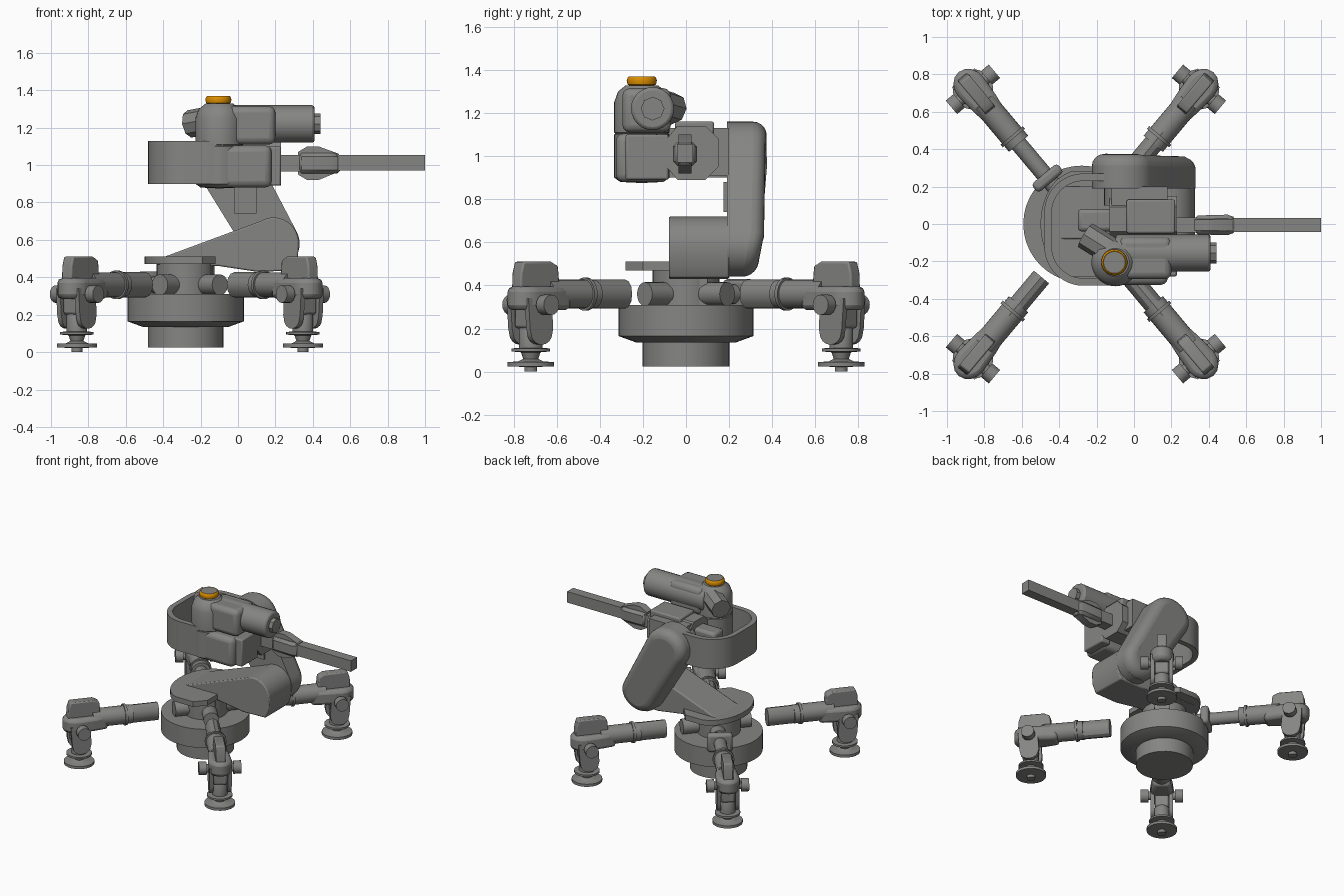
import bpy, bmesh, math
from mathutils import Vector, Matrix

old = bpy.data.objects.get("Cube")
if old:
    bpy.data.objects.remove(old, do_unlink=True)


def material(name, colour):
    m = bpy.data.materials.new(name)
    m.use_nodes = True
    m.diffuse_color = colour
    m.node_tree.nodes["Principled BSDF"].inputs["Base Color"].default_value = colour
    return m


GREY = material("metal grey", (0.235, 0.235, 0.23, 1))
ORANGE = material("signal orange", (0.7, 0.27, 0.0, 1))
HUB = -0.257


def finish(name, bm, bevel=0, segs=2, mat=GREY, place=None):
    bmesh.ops.recalc_face_normals(bm, faces=bm.faces)
    if place:
        bm.transform(place)
    me = bpy.data.meshes.new(name)
    bm.to_mesh(me)
    bm.free()
    me.materials.append(mat)
    ob = bpy.data.objects.new(name, me)
    bpy.context.collection.objects.link(ob)
    if bevel:
        b = ob.modifiers.new("Bevel", "BEVEL")
        b.width, b.segments, b.limit_method = bevel, segs, "ANGLE"
        b.angle_limit = math.radians(35)
    bpy.ops.object.select_all(action="DESELECT")
    ob.select_set(True)
    bpy.context.view_layer.objects.active = ob
    bpy.ops.object.shade_smooth_by_angle(angle=math.radians(32))
    return ob


def box(name, lo, hi, bevel=0, **kw):
    bm = bmesh.new()
    bmesh.ops.create_cube(bm, size=1)
    lo, hi = Vector(lo), Vector(hi)
    bm.transform(Matrix.Translation((lo + hi) / 2) @ Matrix.Diagonal((*(hi - lo), 1)))
    return finish(name, bm, bevel, **kw)


def rod(name, a, b, r, sides=24, bevel=0, **kw):
    a, b = Vector(a), Vector(b)
    bm = bmesh.new()
    bmesh.ops.create_cone(bm, cap_ends=True, segments=sides, radius1=r,
                          radius2=r, depth=(b - a).length)
    turn = (b - a).to_track_quat("Z", "Y").to_matrix().to_4x4()
    bm.transform(Matrix.Translation((a + b) / 2) @ turn)
    return finish(name, bm, bevel, **kw)


def lathe(name, profile, centre=(0, 0), sides=32, **kw):
    """Spin (radius, height) points about a vertical axis."""
    bm = bmesh.new()
    verts = [bm.verts.new((r, 0, z)) for r, z in profile]
    edges = [bm.edges.new(p) for p in zip(verts, verts[1:])]
    bmesh.ops.spin(bm, geom=verts + edges, cent=(0, 0, 0), axis=(0, 0, 1),
                   angle=math.tau, steps=sides)
    bmesh.ops.remove_doubles(bm, verts=bm.verts, dist=0.0005)
    bm.transform(Matrix.Translation((*centre, 0)))
    return finish(name, bm, **kw)


def prism(name, points, lo, hi, axis="Y", bevel=0, **kw):
    """Extrude a flat outline; Y takes (x, z), X takes (y, z), Z takes (x, y)."""
    put = {"Y": lambda p, t: (p[0], t, p[1]), "X": lambda p, t: (t, p[0], p[1]),
           "Z": lambda p, t: (p[0], p[1], t)}[axis]
    bm = bmesh.new()
    face = bm.faces.new([bm.verts.new(put(p, lo)) for p in points])
    out = bmesh.ops.extrude_face_region(bm, geom=[face])
    shift = Vector(put((0, 0), hi - lo))
    bmesh.ops.translate(bm, vec=shift, verts=[v for v in out["geom"] if isinstance(v, bmesh.types.BMVert)])
    return finish(name, bm, bevel, **kw)


def arc(cx, cy, rx, ry, a0, a1, n=12):
    angles = [math.radians(a0 + (a1 - a0) * i / n) for i in range(n + 1)]
    return [(cx + rx * math.cos(a), cy + ry * math.sin(a)) for a in angles]


# Base: stepped drum, column and turntable plate
lathe("base_drum", [(0, .025), (.202, .025), (.202, .135), (.23, .135), (.312, .165),
                    (.312, .31), (0, .31)], (-.28, 0), 40)
rod("base_column", (-.28, 0, .3), (-.28, 0, .48), .155)
prism("turntable_plate", arc(-.31, 0, .19, .28, 110, 250, 16) +
      [(-.34, -.28), (-.19, -.28), (-.12, -.2), (-.12, .2), (-.19, .28), (-.34, .28)], .47, .51, "Z")

# Legs: built along +x, then turned about the hub
for label, ang in (("back_left", 50), ("back_right", 130), ("front_right", 230), ("front_left", 310)):
    put = Matrix.Translation((HUB, 0, 0)) @ Matrix.Rotation(math.radians(ang), 4, "Z")
    kw = dict(place=put)
    n = label + "_leg_"
    rod(n + "socket", (.1, 0, .36), (.25, 0, .36), .055, **kw)
    if label == "back_right":
        rod(n + "inner_rod", (.2, 0, .36), (.66, 0, .36), .045, **kw)
        box(n + "collar", (.29, -.09, .29), (.35, .09, .43), .02, **kw)
    else:
        prism(n + "inner_tube", arc(0, .36, .053, .068, 0, 330, 11), .37, .64, "X", **kw)
    rod(n + "ring", (.6, 0, .36), (.618, 0, .36), .077, **kw)
    rod(n + "sleeve", (.56, 0, .36), (.85, 0, .36), .067, **kw)
    # Tapered housing with a narrow raised fin at the knee
    prism(n + "housing", [(.74, -.06), (.84, -.075), (.96, -.085)] +
          arc(.96, 0, .1, .085, -70, 70, 6) + [(.96, .085), (.84, .075), (.74, .06)],
          .285, .395, "Z", .025, **kw)
    prism(n + "knee_fin", [(.79, .39), (.8, .49), (.84, .51), (1.01, .51), (1.025, .46),
                           (1.03, .36), (.79, .36)], -.034, .034, bevel=.008, **kw)
    rod(n + "knee_axle", (.94, -.15, .31), (.94, .15, .31), .03, **kw)
    for s in (-1, 1):
        rod(n + "knee_cap", (.94, s * .095, .31), (.94, s * .15, .31), .047, sides=16, **kw)
        prism(n + "shin_plate", [(.88, .34), (.87, .2)] + arc(.94, .18, .065, .055, 180, 360, 8) +
              [(1.01, .2), (1.02, .34)], s * .065 - .014, s * .065 + .014, **kw)
    box(n + "shin_core", (.89, -.05, .2), (1.0, .05, .33), .015, **kw)
    # Foot: ankle post, flange and ground pad
    lathe(n + "foot", [(0, .24), (.035, .235), (.055, .2), (.055, .11), (.09, .108), (.09, .094),
                       (.045, .09), (.035, .06), (.06, .047), (.108, .045), (.108, .025),
                       (.03, .022), (.03, 0), (0, 0)], (.94, 0), 24, **kw)

# Lower arm: wedge rising from the turntable to the elbow
prism("lower_arm", [(-.44, .47), (-.42, .5), (.12, .7)] + arc(.19, .585, .135, .135, 110, 0, 8) +
      [(.32, .5), (.29, .435), (.1, .43), (-.1, .46)], -.08, .2, bevel=.008)
box("lower_arm_foot", (-.36, -.075, .31), (-.14, .1, .48))

# Upper arm: leaning capsule with a flat inner shell and a rounded outer shell
outline = arc(.185, .58, .145, .14, 210, 390, 14) + arc(-.06, 1.01, .165, .15, 30, 210, 14)
prism("upper_arm_inner", outline, .19, .27)
ob = prism("upper_arm_outer", outline, .2, .374, bevel=.075, segs=5)
for v in ob.data.vertices:
    if v.co.y > .3 and v.co.z < .7:
        v.co.y -= .05 * (.7 - v.co.z) / .26
rod("elbow_pin", (.18, .15, .59), (.18, .22, .59), .11)
box("upper_arm_rib", (-.02, .175, .74), (.1, .2, .88))
rod("shoulder_pin", (-.06, .1, 1.02), (-.06, .22, 1.02), .1)

# Curved band that wraps the rear of the head
outer = [(-.08, .27)] + arc(-.27, .06, .21, .21, 90, 180) + arc(-.27, -.12, .21, .21, 180, 270) + [(-.08, -.33)]
inner = [(-.08, -.29)] + arc(-.27, -.12, .17, .17, 270, 180) + arc(-.27, .06, .17, .17, 180, 90) + [(-.08, .23)]
prism("rear_band", outer + inner, .9, 1.13, "Z")

# Gun mount: eight-sided block with raised top and side arms
prism("gun_mount", [(-.04, .89), (.09, .89), (.15, .95), (.15, 1.08), (.09, 1.14),
                    (-.04, 1.14), (-.09, 1.08), (-.09, .95)], -.13, .23, "X")
box("mount_top", (-.04, -.05, 1.1), (.22, .13, 1.16), .01)
box("mount_bracket", (-.12, .1, .91), (.18, .2, 1.13))
box("mount_rear_block", (-.3, -.04, .96), (-.1, .08, 1.09), .02)

# Gun: neck, cross-shaped breech and long square barrel
box("gun_neck", (.2, -.045, .965), (.36, .035, 1.055))
prism("gun_breech_fin", [(.32, .95), (.37, .92), (.43, .92), (.54, .965), (.54, 1.06),
                         (.43, 1.1), (.37, 1.1), (.32, 1.07)], -.035, .025)
prism("gun_breech_side", [(.32, -.055), (.5, -.06), (.55, -.042), (.55, .032), (.5, .05), (.32, .045)],
      .955, 1.065, "Z", bevel=.02, segs=1)
box("gun_barrel", (.5, -.042, .97), (1.0, .032, 1.055))

# Sensor head: round tower with a side housing
lathe("sensor_tower", [(0, .875), (.1, .88), (.128, .9), (.128, 1.1), (.122, 1.105), (.128, 1.11),
                       (.128, 1.25), (.11, 1.3), (.075, 1.328), (0, 1.33)], (-.1, -.205))
box("lower_housing", (-.1, -.325, .88), (.18, -.11, 1.105), .035, segs=3)
box("housing_step", (.15, -.28, .89), (.23, -.08, 1.1), .01)
box("upper_housing", (-.08, -.295, 1.11), (.2, -.07, 1.315), .035, segs=3)
rod("scope", (-.1, -.155, 1.22), (.41, -.155, 1.22), .1, bevel=.015)
rod("scope_tip", (.4, -.155, 1.22), (.44, -.155, 1.22), .055, sides=8)
rod("side_sensor", (-.1, -.16, 1.25), (-.26, -.06, 1.22), .074, sides=8)

# Beacon: orange ring around a grey cap
lathe("beacon_ring", [(.055, 1.325), (.066, 1.333), (.07, 1.35), (.066, 1.363),
                      (.06, 1.37), (.055, 1.366), (.055, 1.325)], (-.105, -.205), mat=ORANGE)
rod("beacon_cap", (-.105, -.205, 1.32), (-.105, -.205, 1.369), .058)
